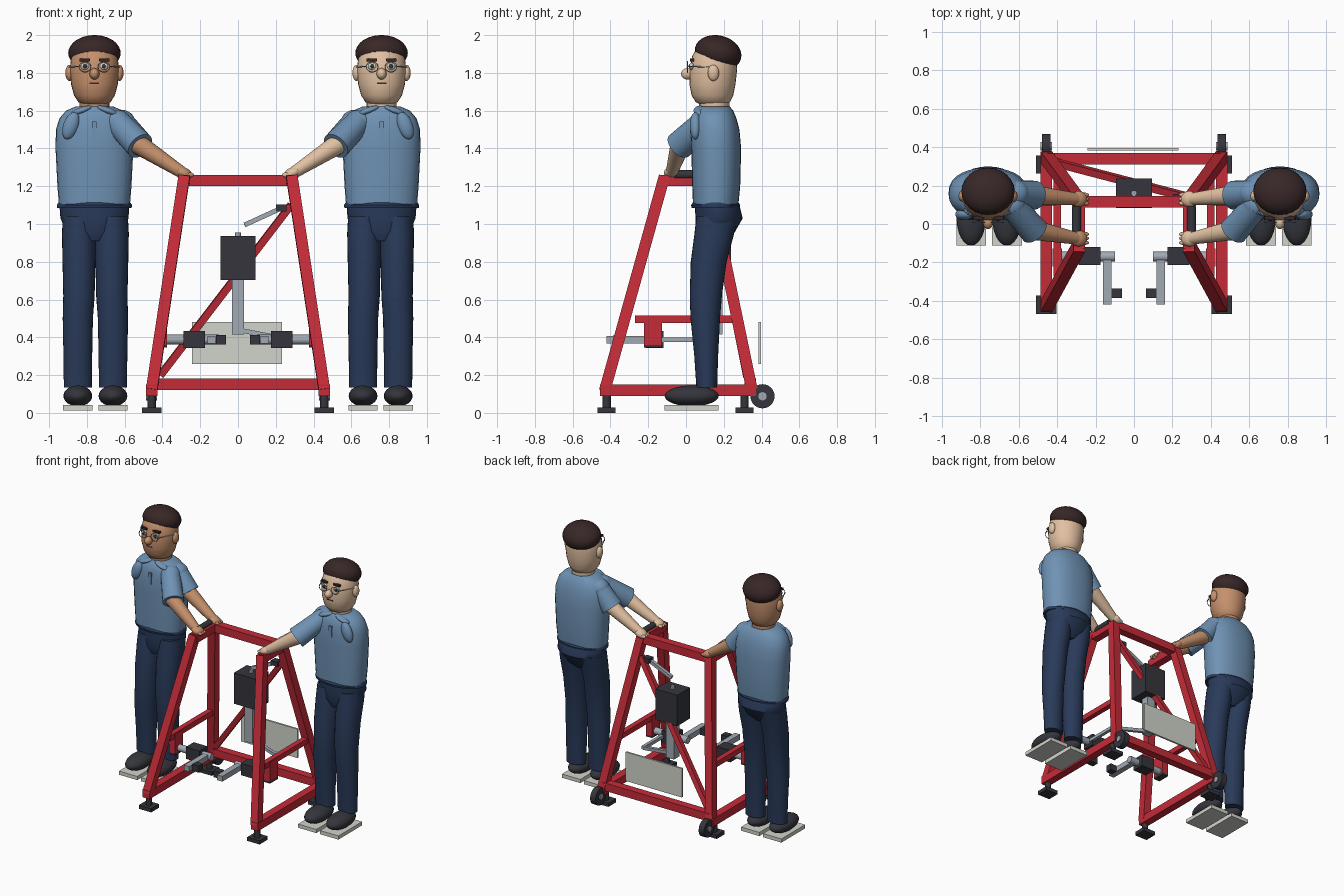
import bpy, bmesh, math
from mathutils import Vector, Matrix

if "Cube" in bpy.data.objects:
    bpy.data.objects.remove(bpy.data.objects["Cube"])


def material(name, rgb):
    m = bpy.data.materials.new(name)
    m.diffuse_color = (*rgb, 1)
    m.use_nodes = True
    m.node_tree.nodes["Principled BSDF"].inputs["Base Color"].default_value = m.diffuse_color
    return m


RED = material("red paint", (0.56, 0.025, 0.04))
DARK = material("charcoal", (0.035, 0.036, 0.045))
METAL = material("grey metal", (0.36, 0.40, 0.45))
PALE = material("pale grey", (0.64, 0.66, 0.60))
SHIRT = material("shirt blue", (0.16, 0.29, 0.46))
NAVY = material("navy cloth", (0.022, 0.042, 0.10))
HAIR = material("dark brown hair", (0.04, 0.02, 0.02))
TAN = material("tan skin", (0.56, 0.28, 0.15))
LIGHT = material("light skin", (0.76, 0.53, 0.36))
smooth = []


def finish(name, bm, mat, soft=False):
    bmesh.ops.recalc_face_normals(bm, faces=bm.faces)
    me = bpy.data.meshes.new(name)
    bm.to_mesh(me)
    bm.free()
    me.materials.append(mat)
    ob = bpy.data.objects.new(name, me)
    bpy.context.collection.objects.link(ob)
    if soft:
        smooth.append(ob)
    return ob


def along(a, b):
    """Matrix placing a z-aligned unit part between two points."""
    a, b = Vector(a), Vector(b)
    z = (b - a).normalized()
    ref = Vector((0, 1, 0)) if abs(z.x) > 0.8 else Vector((1, 0, 0))
    y = z.cross(ref).normalized()
    x = y.cross(z)
    rot = Matrix((x, y, z)).transposed().to_4x4()
    return Matrix.Translation((a + b) / 2) @ rot, (b - a).length


def beam(name, a, b, w, mat, h=None):
    mx, length = along(a, b)
    bm = bmesh.new()
    bmesh.ops.create_cube(bm, size=1, matrix=mx @ Matrix.Diagonal((w, h or w, length, 1)))
    return finish(name, bm, mat)


def box(name, c, size, mat):
    bm = bmesh.new()
    bmesh.ops.create_cube(bm, size=1, matrix=Matrix.Translation(c) @ Matrix.Diagonal((*size, 1)))
    return finish(name, bm, mat)


def rod(name, a, b, r1, mat, r2=None, n=20):
    mx, length = along(a, b)
    bm = bmesh.new()
    bmesh.ops.create_cone(bm, cap_ends=True, segments=n, radius1=r1,
                          radius2=r1 if r2 is None else r2, depth=length, matrix=mx)
    return finish(name, bm, mat, True)


def ball(name, c, radii, mat, rx=0, ry=0):
    bm = bmesh.new()
    mx = (Matrix.Translation(c) @ Matrix.Rotation(math.radians(ry), 4, 'Y')
          @ Matrix.Rotation(math.radians(rx), 4, 'X') @ Matrix.Diagonal((*radii, 1)))
    bmesh.ops.create_uvsphere(bm, u_segments=24, v_segments=16, radius=1, matrix=mx)
    return finish(name, bm, mat, True)


def loft(name, rings, mat, power=2.0, n=28):
    """Skin over superellipse rings given as (z, cx, cy, half_x, half_y)."""
    bm = bmesh.new()
    rows = []
    for z, cx, cy, hx, hy in rings:
        row = []
        for i in range(n):
            t = 2 * math.pi * i / n
            c, s = math.cos(t), math.sin(t)
            row.append(bm.verts.new((cx + hx * math.copysign(abs(c) ** (2 / power), c),
                                     cy + hy * math.copysign(abs(s) ** (2 / power), s), z)))
        rows.append(row)
    for p, q in zip(rows, rows[1:]):
        for i in range(n):
            j = (i + 1) % n
            bm.faces.new((p[i], p[j], q[j], q[i]))
    bm.faces.new(rows[0])
    bm.faces.new(rows[-1])
    return finish(name, bm, mat, True)


# Frame sides, feet, wheels and crank units, mirrored left and right
for s in (-1, 1):
    beam("front_leg", (s*.457, -.43, .12), (s*.285, -.115, 1.25), .06, RED)
    beam("rear_leg", (s*.457, .35, .12), (s*.285, .115, 1.25), .06, RED)
    beam("bottom_rail", (s*.457, -.455, .12), (s*.457, .37, .12), .06, RED)
    beam("top_rail", (s*.285, -.13, 1.23), (s*.285, .14, 1.23), .06, RED)
    beam("middle_rail", (s*.40, -.27, .495), (s*.40, .25, .495), .04, RED)
    rod("grip", (s*.30, -.06, 1.262), (s*.30, .09, 1.262), .024, DARK)
    for y in (-.42, .31):
        box("foot_pad", (s*.457, y, .014), (.105, .095, .028), DARK)
        rod("foot_stem", (s*.457, y, .02), (s*.457, y, .10), .022, DARK, n=12)
    rod("wheel", (s*.435, .405, .088), (s*.48, .405, .088), .064, DARK, n=28)
    rod("wheel_hub", (s*.428, .405, .088), (s*.487, .405, .088), .022, METAL)
    box("bracket_block", (s*.40, -.175, .435), (.05, .095, .15), RED)
    box("bracket_base", (s*.40, -.175, .355), (.05, .095, .015), DARK)
    rod("axle", (s*.41, -.17, .388), (s*.10, -.17, .388), .026, METAL)
    box("drive_box", (s*.232, -.167, .388), (.115, .095, .09), DARK)
    box("crank_arm", (s*.14, -.29, .388), (.044, .26, .04), METAL)
    box("pedal", (s*.09, -.36, .388), (.055, .05, .05), DARK)

# Frame cross members
beam("rear_bottom_bar", (-.45, .34, .152), (.45, .34, .152), .06, RED)
beam("rear_top_bar", (-.27, .115, 1.23), (.27, .115, 1.23), .06, RED)
beam("diagonal_brace", (-.41, .32, .2), (.28, .14, 1.1), .038, RED)

# Central unit, lever and linkage
box("control_box", (0, .16, .82), (.185, .155, .235), DARK)
rod("box_knob", (0, .16, .93), (0, .16, .955), .015, METAL)
box("centre_post", (0, .16, .56), (.066, .066, .29), METAL)
beam("lever", (.035, .12, .995), (.21, .125, 1.075), .025, METAL)
box("lever_clamp", (.23, .13, 1.085), (.055, .05, .035), DARK)
beam("link_cross", (0, .15, .44), (.285, .10, .385), .024, METAL)
beam("link_long", (.285, .11, .388), (.285, -.17, .388), .024, METAL)
box("rear_plate", (-.005, .39, .37), (.475, .014, .22), PALE)


def person(s, skin):
    """Standing figure facing front, s is the side of the frame it stands on."""
    X = s * .76

    def p(u, y, z):   # u grows toward the frame
        return (X - s * u, y, z)

    # Legs, shoes and foot plates
    for u in (-.088, .098):
        cx = X - s * u
        k = -s * (.006 if u > 0 else -.006)
        loft("trouser_leg", [(.135, cx, .11, .074, .055), (.3, cx, .107, .076, .063),
                             (.5, cx, .102, .08, .078), (.62, cx - k, .105, .083, .085),
                             (.8, cx - k, .12, .087, .095), (.95, cx - k, .15, .09, .105),
                             (1.04, cx - k, .165, .085, .11)], NAVY)
        ball("shoe", (cx, .03, .09), (.076, .143, .055), DARK)
        box("foot_plate", (cx, .03, .027), (.155, .285, .028), PALE)
    # Hips and waistband
    loft("trouser_hips", [(.91, X, .14, .07, .07), (.96, X, .155, .15, .105),
                          (1.03, X, .175, .18, .125), (1.08, X, .168, .184, .12),
                          (1.12, X, .16, .182, .11)], NAVY)
    loft("waistband", [(1.085, X, .157, .197, .127), (1.10, X, .157, .199, .13),
                       (1.115, X, .157, .19, .12)], NAVY)
    # Shirt, collar, placket, shoulder fold
    loft("shirt", [(1.10, X, .157, .188, .12), (1.2, X, .16, .196, .127),
                   (1.4, X, .16, .206, .132), (1.5, X, .155, .204, .128),
                   (1.56, X, .152, .185, .115), (1.6, X, .15, .15, .1),
                   (1.622, X, .15, .1, .082)], SHIRT, 2.3)
    box("placket", p(0, .029, 1.5), (.024, .016, .085), SHIRT)
    ball("shoulder_fold", p(-.125, .05, 1.52), (.04, .03, .075), SHIRT, ry=-s*20)
    for d in (-1, 1):
        ball("collar_flap", (X + d*.07, .075, 1.60), (.06, .035, .018), SHIRT, ry=d*20)
    # Arms reaching to the grip rail
    for sh, el, hd in (((.12, .10, 1.54), (.235, -.03, 1.42), (.46, -.075, 1.275)),
                       ((.14, .16, 1.54), (.235, .15, 1.42), (.46, .13, 1.275))):
        a, b, c = Vector(p(*sh)), Vector(p(*el)), Vector(p(*hd))
        ball("shoulder", a, (.075, .07, .065), SHIRT)
        rod("sleeve", a, b + (b - a) * .06, .068, SHIRT, .076)
        ball("elbow", b, (.053, .053, .053), skin)
        rod("forearm", b, c, .053, skin, .032)
        ball("hand", c + Vector((-s*.012, 0, -.005)), (.048, .042, .03), skin, ry=-s*25)
        for f in (-.022, 0, .022):
            ball("finger", c + Vector((-s*.04, f, -.015)), (.026, .012, .014), skin)
    # Head
    rod("neck", (X, .15, 1.58), (X, .15, 1.70), .08, skin)
    loft("head", [(1.628, X, .145, .055, .06), (1.645, X, .142, .085, .09),
                  (1.68, X, .14, .108, .11), (1.74, X, .14, .124, .122),
                  (1.82, X, .145, .131, .126), (1.89, X, .15, .122, .117),
                  (1.94, X, .155, .095, .092), (1.965, X, .16, .05, .05)], skin)
    ball("hair", (X, .17, 1.905), (.139, .125, .093), HAIR, rx=-14)
    ball("nose", (X, .008, 1.795), (.026, .034, .03), skin)
    box("mouth", (X, .022, 1.745), (.05, .009, .007), HAIR)
    for d in (-1, 1):
        ball("ear", (X + d*.132, .145, 1.80), (.022, .03, .043), skin)
        ball("eye", (X + d*.05, .03, 1.835), (.023, .012, .019), PALE)
        ball("pupil", (X + d*.05, .019, 1.835), (.01, .005, .011), DARK)
        box("eyebrow", (X + d*.052, .032, 1.868), (.055, .02, .014), HAIR)
        # Spectacle rim as a thin ring of short rods
        pts = [(X + d*.05 + .031*math.cos(t*math.pi/6), .008,
                1.832 + .028*math.sin(t*math.pi/6)) for t in range(12)]
        for i in range(12):
            rod("spectacle_rim", pts[i], pts[(i + 1) % 12], .0025, METAL, n=6)
        rod("spectacle_arm", (X + d*.08, .01, 1.835), (X + d*.136, .13, 1.83), .003, METAL, n=6)


person(-1, TAN)
person(1, LIGHT)

# Smooth shading with sharp edges kept
bpy.ops.object.select_all(action='DESELECT')
for ob in smooth:
    ob.select_set(True)
bpy.context.view_layer.objects.active = smooth[0]
bpy.ops.object.shade_smooth_by_angle(angle=math.radians(40))
